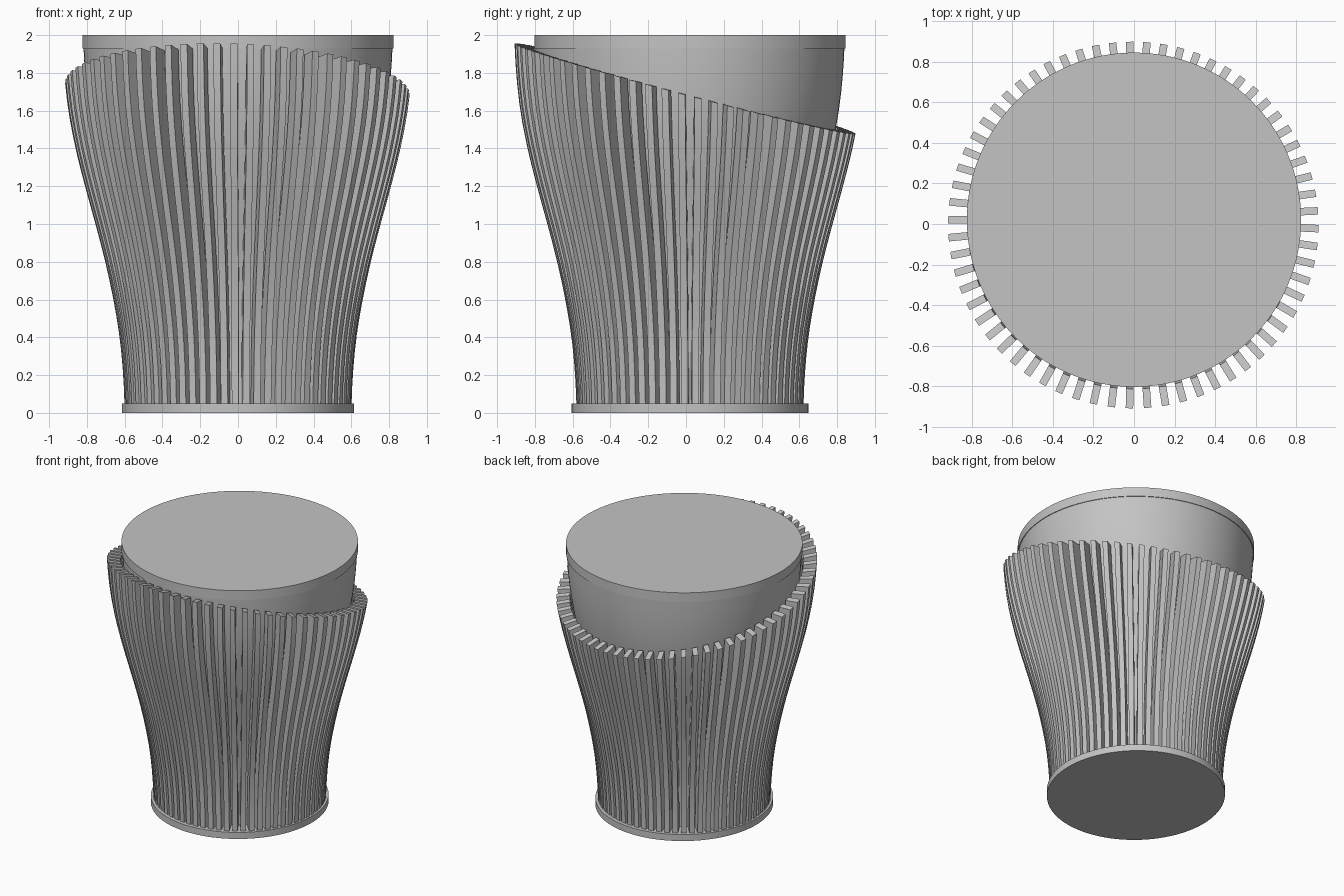
import bpy, bmesh, math

if "Cube" in bpy.data.objects:
    bpy.data.objects.remove(bpy.data.objects["Cube"])

CY = 0.021           # shared axis of all parts
FINS = 65
FIN_WIDTH = 0.037
FIN_DEPTH = 0.095
# outer radius of the flared fins, one value every 0.2 in height
FLARE = [0.60, 0.608, 0.627, 0.66, 0.703, 0.755, 0.81, 0.86, 0.898, 0.92, 0.93]

grey = bpy.data.materials.new("plain_grey")
grey.diffuse_color = (0.55, 0.55, 0.55, 1)
grey.use_nodes = True
grey.node_tree.nodes["Principled BSDF"].inputs["Base Color"].default_value = grey.diffuse_color


def flare(z):
    """Smooth radius at height z."""
    t = max(0.0, min(z / 0.2, 9.999))
    i = int(t)
    f = t - i
    a, b, c, d = [FLARE[max(0, min(10, k))] for k in range(i - 1, i + 3)]
    return b + 0.5 * f * (c - a + f * (2*a - 5*b + 4*c - d + f * (3*(b - c) + d - a)))


def finish(name, bm, angle):
    bmesh.ops.recalc_face_normals(bm, faces=bm.faces)
    mesh = bpy.data.meshes.new(name)
    bm.to_mesh(mesh)
    bm.free()
    mesh.materials.append(grey)
    ob = bpy.data.objects.new(name, mesh)
    bpy.context.collection.objects.link(ob)
    bpy.ops.object.select_all(action='DESELECT')
    ob.select_set(True)
    bpy.context.view_layer.objects.active = ob
    bpy.ops.object.shade_smooth_by_angle(angle=math.radians(angle))
    return ob


def lathe(name, profile, sides=128, sx=1.0, sy=1.0):
    """Closed round solid from (radius, height) points."""
    bm = bmesh.new()
    rings = []
    for r, z in profile:
        rings.append([bm.verts.new((sx * r * math.cos(2 * math.pi * k / sides),
                                    CY + sy * r * math.sin(2 * math.pi * k / sides), z))
                      for k in range(sides)])
    for low, high in zip(rings, rings[1:]):
        for k in range(sides):
            n = (k + 1) % sides
            bm.faces.new((low[k], low[n], high[n], high[k]))
    bm.faces.new(rings[0][::-1])
    bm.faces.new(rings[-1])
    return finish(name, bm, 30)


def rim_height(x, y):
    """Slanted plane that trims the fin tops."""
    return 1.715 - 0.264 * y - 0.035 * x


# round foot
lathe("base_disc", [(0.621, 0), (0.621, 0.05)], sx=0.99, sy=1.01)

# inner cup that follows the flare
levels = [0.05 + (1.93 - 0.05) * i / 24 for i in range(25)]
lathe("cup_body", [(flare(z) - 0.11, z) for z in levels])

# lid on top of the cup
lathe("lid", [(0.823, 1.93), (0.823, 2.0)])

# ring of curved fins with slanted tops
bm = bmesh.new()
STEPS = 18
for k in range(FINS):
    a = 2 * math.pi * (k + 0.5) / FINS
    ca, sa = math.cos(a), math.sin(a)
    rows = []
    for i in range(STEPS + 1):
        row = []
        for depth, side in ((0, -1), (0, 1), (FIN_DEPTH, 1), (FIN_DEPTH, -1)):
            w = side * FIN_WIDTH / 2
            # top corner lies on the slanted plane
            top = 1.7
            for _ in range(4):
                r = flare(top) - depth
                top = rim_height(r * ca - w * sa, CY + r * sa + w * ca)
            z = 0.05 + (top - 0.05) * i / STEPS
            r = flare(z) - depth
            row.append(bm.verts.new((r * ca - w * sa, CY + r * sa + w * ca, z)))
        rows.append(row)
    for low, high in zip(rows, rows[1:]):
        for j in range(4):
            n = (j + 1) % 4
            bm.faces.new((low[j], low[n], high[n], high[j]))
    bm.faces.new(rows[0][::-1])
    bm.faces.new(rows[-1])
finish("fins", bm, 30)
